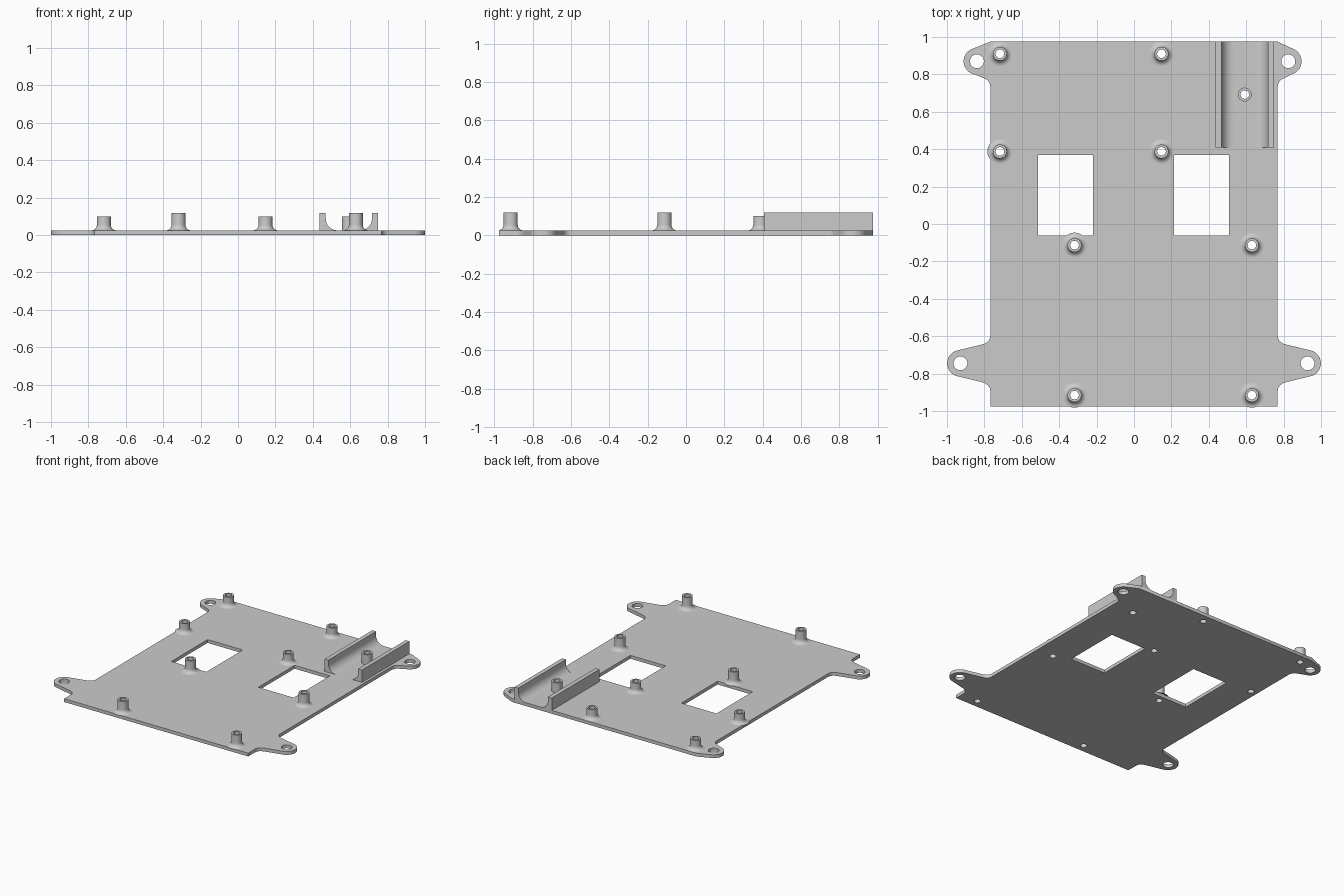
import bpy, bmesh
from math import sin, cos, pi, radians

if "Cube" in bpy.data.objects:
    bpy.data.objects.remove(bpy.data.objects["Cube"], do_unlink=True)

THICK = 0.025      # plate thickness
HALF_X, HALF_Y = 0.768, 0.975
BORE, POST = 0.023, 0.037

grey = bpy.data.materials.new("light grey plastic")
grey.use_nodes = True
grey.diffuse_color = (0.6, 0.6, 0.6, 1)
grey.node_tree.nodes["Principled BSDF"].inputs["Base Color"].default_value = (0.6, 0.6, 0.6, 1)


def arc(cx, cy, r, start, end, n):
    step = radians(end - start) / n
    return [(cx + r * cos(radians(start) + i * step),
             cy + r * sin(radians(start) + i * step)) for i in range(n + 1)]


def circle(cx, cy, r, n=32):
    return arc(cx, cy, r, 0, 360, n)[:-1]


def bend(a, c, b, n=6):
    """Rounded inside corner from a to b, pulled towards c."""
    return [tuple((1 - t) ** 2 * p + 2 * t * (1 - t) * q + t * t * s
                  for p, q, s in zip(a, c, b)) for t in (i / n for i in range(n + 1))]


def finish(obj, smooth=True):
    obj.data.materials.clear()
    obj.data.materials.append(grey)
    bpy.ops.object.select_all(action='DESELECT')
    obj.select_set(True)
    bpy.context.view_layer.objects.active = obj
    if smooth:
        bpy.ops.object.shade_smooth_by_angle(angle=radians(35))


def mesh_object(name, bm):
    bmesh.ops.recalc_face_normals(bm, faces=bm.faces)
    mesh = bpy.data.meshes.new(name)
    bm.to_mesh(mesh)
    bm.free()
    obj = bpy.data.objects.new(name, mesh)
    bpy.context.collection.objects.link(obj)
    return obj


# Mounting ears
FRONT_EAR_X, FRONT_EAR_Y = 0.928, -0.745
REAR_EAR_Y = 0.87
REAR_EAR_X = {1: 0.825, -1: 0.84}
EAR_R, EAR_HOLE = 0.071, 0.037


def side_outline(side):
    """One side of the plate edge, front to back."""
    x = HALF_X
    rear = REAR_EAR_X[side]
    pts = [(x, -HALF_Y)]
    pts += bend((x, -0.895), (x, -0.857), (0.815, -0.845))
    pts += arc(FRONT_EAR_X, FRONT_EAR_Y, EAR_R, -76, 76, 24)
    pts += bend((0.815, -0.645), (x, -0.633), (x, -0.595))
    pts += bend((x, 0.725), (x, 0.762), (0.792, 0.775))
    pts += arc(rear, REAR_EAR_Y, EAR_R, -63, 63, 20)
    pts += [(x, HALF_Y)]
    return [(side * px, py) for px, py in pts]


# Standoffs: x, y, top height, flared foot
STANDOFFS = [(x, y, 0.1, True) for x in (-0.717, 0.147) for y in (0.388, 0.91)]
STANDOFFS += [(x, y, 0.118, True) for x in (-0.318, 0.63) for y in (-0.113, -0.915)]
STANDOFFS += [(0.592, 0.692, 0.1, False)]

# Base plate with windows, ear holes and standoff bores
loops = [side_outline(1) + side_outline(-1)[::-1]]
for x0, x1 in ((-0.513, -0.22), (0.213, 0.508)):
    loops.append([(x0, -0.062), (x1, -0.062), (x1, 0.37), (x0, 0.37)])
for side in (1, -1):
    loops.append(circle(side * FRONT_EAR_X, FRONT_EAR_Y, EAR_HOLE))
    loops.append(circle(side * REAR_EAR_X[side], REAR_EAR_Y, EAR_HOLE))
loops += [circle(x, y, BORE) for x, y, h, flared in STANDOFFS]

curve = bpy.data.curves.new("base_plate", 'CURVE')
curve.dimensions = '2D'
curve.fill_mode = 'BOTH'
curve.extrude = THICK / 2
for loop in loops:
    spline = curve.splines.new('POLY')
    spline.points.add(len(loop) - 1)
    for point, (x, y) in zip(spline.points, loop):
        point.co = (x, y, 0, 1)
    spline.use_cyclic_u = True
outline = bpy.data.objects.new("plate_outline", curve)
bpy.context.collection.objects.link(outline)
bpy.context.view_layer.update()
depsgraph = bpy.context.evaluated_depsgraph_get()
bm = bmesh.new()
bm.from_mesh(bpy.data.meshes.new_from_object(outline.evaluated_get(depsgraph)))
bpy.data.objects.remove(outline, do_unlink=True)
bmesh.ops.remove_doubles(bm, verts=bm.verts, dist=0.0001)
bmesh.ops.translate(bm, verts=bm.verts, vec=(0, 0, THICK / 2))
finish(mesh_object("base_plate", bm))


# Hollow standoffs, turned from a profile
def standoff(index, x, y, height, flared, n=32):
    foot = 0.03
    profile = [(POST, THICK)]
    if flared:
        profile = arc(POST + foot, THICK + foot, foot, 270, 180, 8)
    profile += [(POST, height), (BORE, height), (BORE, THICK)]
    bm = bmesh.new()
    rings = [[bm.verts.new((px, py, z)) for px, py in circle(0, 0, r, n)]
             for r, z in profile]
    for low, high in zip(rings, rings[1:]):
        for i in range(n):
            j = (i + 1) % n
            bm.faces.new((low[i], low[j], high[j], high[i]))
    obj = mesh_object(f"standoff_{index}", bm)
    obj.location = (x, y, 0)
    finish(obj)


for i, spec in enumerate(STANDOFFS, 1):
    standoff(i, *spec)


# Cradle rails with a rounded inner foot
def rail(name, outer_x, direction):
    wall, foot, top = 0.032, 0.062, 0.118
    section = [(0, THICK), (0, top), (wall, top)]
    section += arc(wall + foot, THICK + foot, foot, 180, 270, 10)
    bm = bmesh.new()
    face = bm.faces.new([bm.verts.new((outer_x + direction * px, 0.408, z))
                         for px, z in section])
    swept = bmesh.ops.extrude_face_region(bm, geom=[face])["geom"]
    bmesh.ops.translate(bm, vec=(0, HALF_Y - 0.408, 0),
                        verts=[v for v in swept if isinstance(v, bmesh.types.BMVert)])
    finish(mesh_object(name, bm))


rail("inner_cradle_rail", 0.437, 1)
rail("outer_cradle_rail", 0.748, -1)
